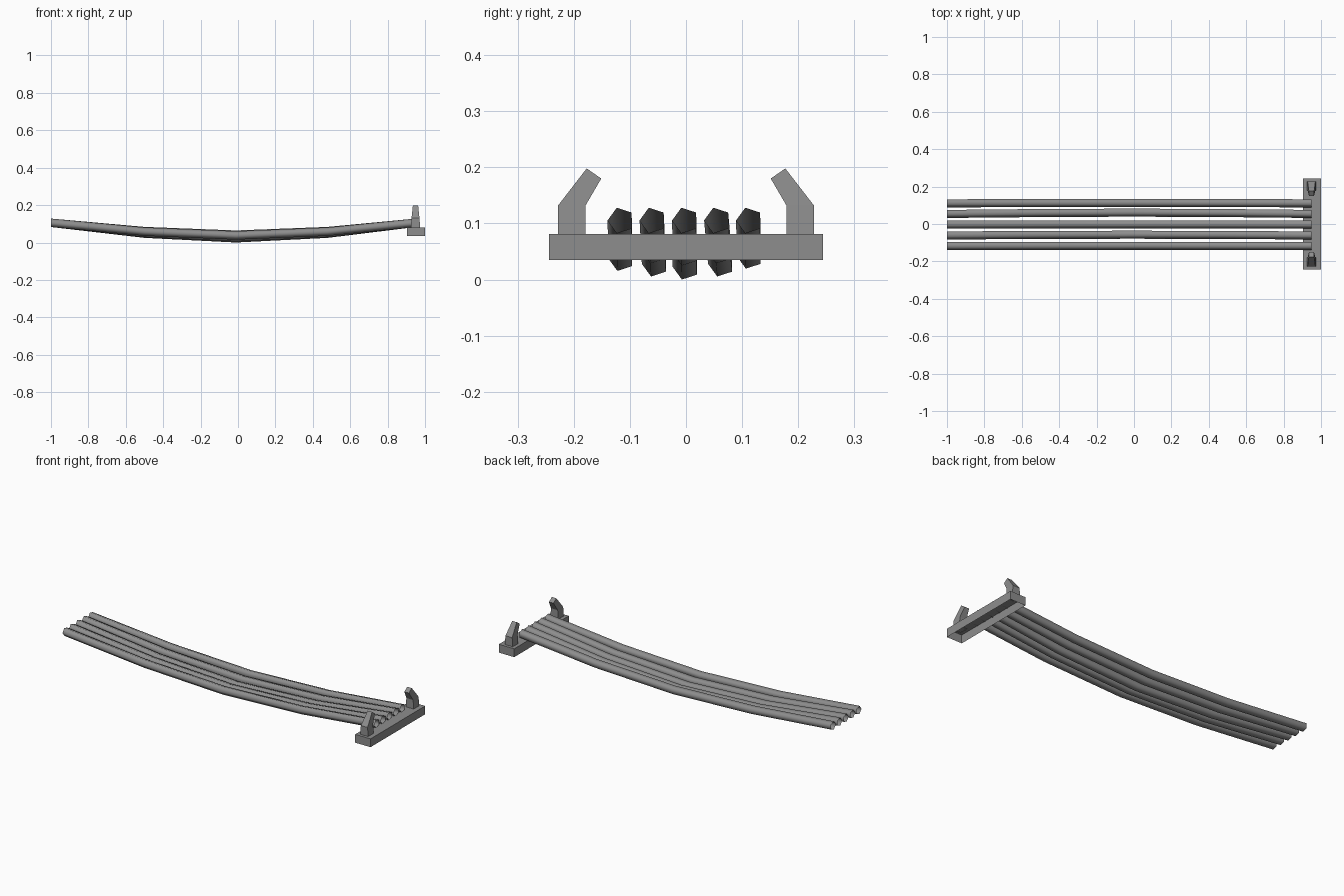
import bpy, bmesh, math
from mathutils import Vector

cube = bpy.data.objects.get("Cube")
if cube:
    bpy.data.objects.remove(cube, do_unlink=True)

grey = bpy.data.materials.new("plain_grey")
grey.use_nodes = True
colour = (0.27, 0.27, 0.27, 1)
grey.diffuse_color = colour
grey.node_tree.nodes["Principled BSDF"].inputs["Base Color"].default_value = colour


def finish(name, bm, smooth=False):
    """Turn a bmesh into a named object with the shared material."""
    bmesh.ops.recalc_face_normals(bm, faces=bm.faces)
    mesh = bpy.data.meshes.new(name)
    bm.to_mesh(mesh)
    bm.free()
    mesh.materials.append(grey)
    for poly in mesh.polygons:
        poly.use_smooth = smooth
    obj = bpy.data.objects.new(name, mesh)
    bpy.context.collection.objects.link(obj)
    return obj


def bridge(bm, rings):
    """Join successive closed rings of vertices with quads."""
    for a, b in zip(rings, rings[1:]):
        n = len(a)
        for i in range(n):
            bm.faces.new((a[i], a[(i + 1) % n], b[(i + 1) % n], b[i]))


# Crossbar: a shallow box, open underneath
bm = bmesh.new()
bmesh.ops.create_cube(bm, size=1)
for v in bm.verts:
    v.co = Vector((0.952 + v.co.x * 0.096, v.co.y * 0.488, 0.058 + v.co.z * 0.047))
bottom = [f for f in bm.faces if f.calc_center_median().z < 0.04]
bmesh.ops.delete(bm, geom=bottom, context='FACES_ONLY')
finish("crossbar", bm)

# Sagging five-sided poles: end y, middle y, middle height
X_KNOTS = (-1, -0.5, -0.01, 0.48, 0.95)
SAG = (0, 0.7, 1, 0.7, 0)
RADIUS = 0.0237
END_Z = 0.1055
poles = [(-0.116, -0.115, 0.038), (-0.059, -0.055, 0.028), (-0.001, 0, 0.0226),
         (0.056, 0.063, 0.028), (0.113, 0.114, 0.042)]
for number, (end_y, mid_y, mid_z) in enumerate(poles, 1):
    bm = bmesh.new()
    rings = []
    for x, s in zip(X_KNOTS, SAG):
        y = end_y + (mid_y - end_y) * s
        z = END_Z + (mid_z - END_Z) * s
        angles = [math.radians(36 + 72 * k) for k in range(5)]
        rings.append([bm.verts.new((x, y + RADIUS * math.cos(a), z + RADIUS * math.sin(a)))
                      for a in angles])
    bridge(bm, rings)
    finish(f"pole_{number}", bm, smooth=True)

# Inward-bent hooks: outer point, inner point and half thickness per level
LEVELS = [((0.228, 0.08), (0.179, 0.08), 0.025),
          ((0.228, 0.132), (0.179, 0.132), 0.021),
          ((0.177, 0.198), (0.151, 0.18), 0.014)]
for name, side in (("back_hook", 1), ("front_hook", -1)):
    bm = bmesh.new()
    rings = []
    for (oy, oz), (iy, iz), half in LEVELS:
        corners = [(-half, oy, oz), (half, oy, oz), (half, iy, iz), (-half, iy, iz)]
        rings.append([bm.verts.new((0.949 + x, side * y, z)) for x, y, z in corners])
    bridge(bm, rings)
    bm.faces.new(rings[-1])
    finish(name, bm)
